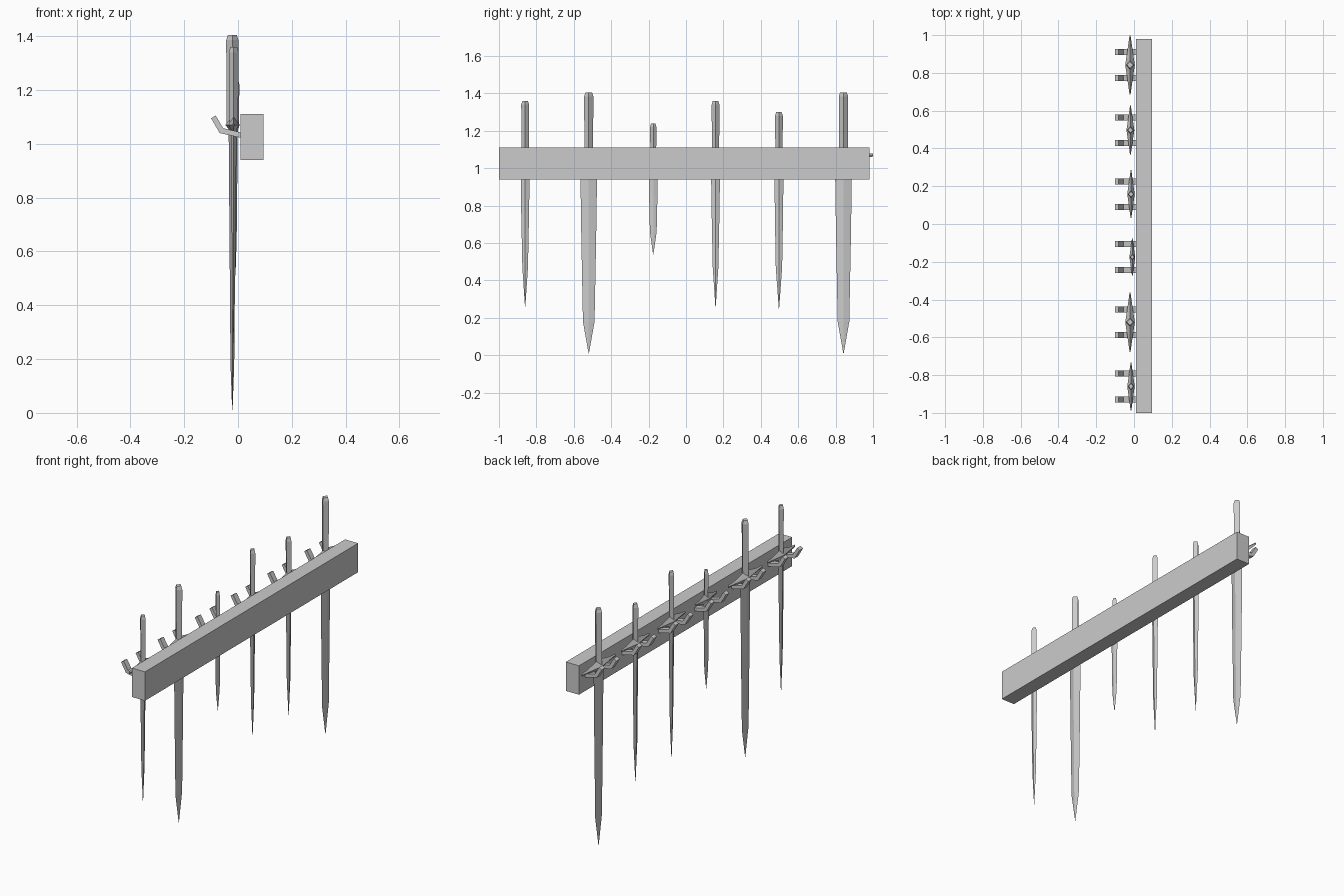
import bpy, bmesh

cube = bpy.data.objects.get("Cube")
if cube:
    bpy.data.objects.remove(cube)

grey = bpy.data.materials.new("plain_grey")
grey.use_nodes = True
COLOR = (0.6, 0.6, 0.6, 1)
grey.diffuse_color = COLOR
grey.node_tree.nodes["Principled BSDF"].inputs["Base Color"].default_value = COLOR


def finish(name, bm):
    bmesh.ops.recalc_face_normals(bm, faces=bm.faces)
    mesh = bpy.data.meshes.new(name)
    bm.to_mesh(mesh)
    bm.free()
    mesh.materials.append(grey)
    obj = bpy.data.objects.new(name, mesh)
    bpy.context.collection.objects.link(obj)
    return obj


def loft(name, rings):
    """Skin a list of equally long point rings and cap both ends."""
    bm = bmesh.new()
    loops = [[bm.verts.new(p) for p in ring] for ring in rings]
    n = len(loops[0])
    for a, b in zip(loops, loops[1:]):
        for i in range(n):
            j = (i + 1) % n
            bm.faces.new((a[i], a[j], b[j], b[i]))
    bm.faces.new(loops[0])
    bm.faces.new(loops[-1])
    return finish(name, bm)


def diamond(x, y, z, hx, hy):
    return [(x + hx, y, z), (x, y + hy, z), (x - hx, y, z), (x, y - hy, z)]


def upright(x, y, z, hx, hz):
    return [(x + hx, y, z), (x, y, z + hz), (x - hx, y, z), (x, y, z - hz)]


def box_ring(y, x0, x1, z0, z1):
    return [(x0, y, z0), (x1, y, z0), (x1, y, z1), (x0, y, z1)]


def sword(label, x, y, top, tip, blade, shoulder, end, grip, thick, guard):
    # blade: diamond section, thinning towards the point
    z0 = 1.06
    mid = (z0 + shoulder) / 2
    loft(label + "_blade", [
        diamond(x, y, tip, 0.0008, 0.001),
        diamond(x, y, shoulder, thick * 0.3, end),
        diamond(x, y, mid, thick * 0.45, (blade + end) / 2 + 0.001),
        diamond(x, y, z0, thick * 0.6, blade)])
    # grip with chamfered pommel
    loft(label + "_grip", [
        diamond(x, y, 1.06, thick * 0.9, grip * 0.9),
        diamond(x, y, top - 0.02, thick, grip),
        diamond(x, y, top, thick * 0.7, grip * 0.7)])
    # crossguard: deep in the middle, slim at the ends
    steps = ((-1, .1, .008), (-.6, .45, .013), (0, 1, .035), (.6, .45, .013), (1, .1, .008))
    loft(label + "_crossguard", [
        upright(x, y + guard * t, 1.07, thick * 1.1 * w, h) for t, w, h in steps])


# wall beam
loft("beam", [box_ring(y, 0.01, 0.095, 0.94, 1.11) for y in (-1.0, 0.98)])

# x, y, top, tip, blade half width, shoulder z, shoulder half width, grip, depth, guard
long_sword = (1.405, 0.01, 0.046, 0.18, 0.031, 0.025, 0.023, 0.157)
short_sword = (1.36, 0.26, 0.025, 0.47, 0.015, 0.021, 0.018, 0.127)
medium_sword = (1.30, 0.25, 0.025, 0.47, 0.017, 0.021, 0.019, 0.13)
dagger = (1.24, 0.54, 0.025, 0.66, 0.018, 0.017, 0.014, 0.1)
rack = [
    (-0.016, -0.86, short_sword), (-0.021, -0.52, long_sword),
    (-0.009, -0.175, dagger), (-0.016, 0.158, short_sword),
    (-0.019, 0.497, medium_sword), (-0.021, 0.842, long_sword)]

# bent peg outline, in x and z
peg = [(0.012, 1.022), (-0.068, 1.04), (-0.1, 1.095),
       (-0.083, 1.105), (-0.055, 1.058), (0.012, 1.042)]

for i, (x, y, kind) in enumerate(rack, 1):
    sword(f"sword_{i}", x, y, *kind)
    for side, off in (("right", -0.068), ("left", 0.068)):
        loft(f"peg_{i}_{side}", [[(px, y + off + w, pz) for px, pz in peg]
                                 for w in (-0.016, 0.016)])
